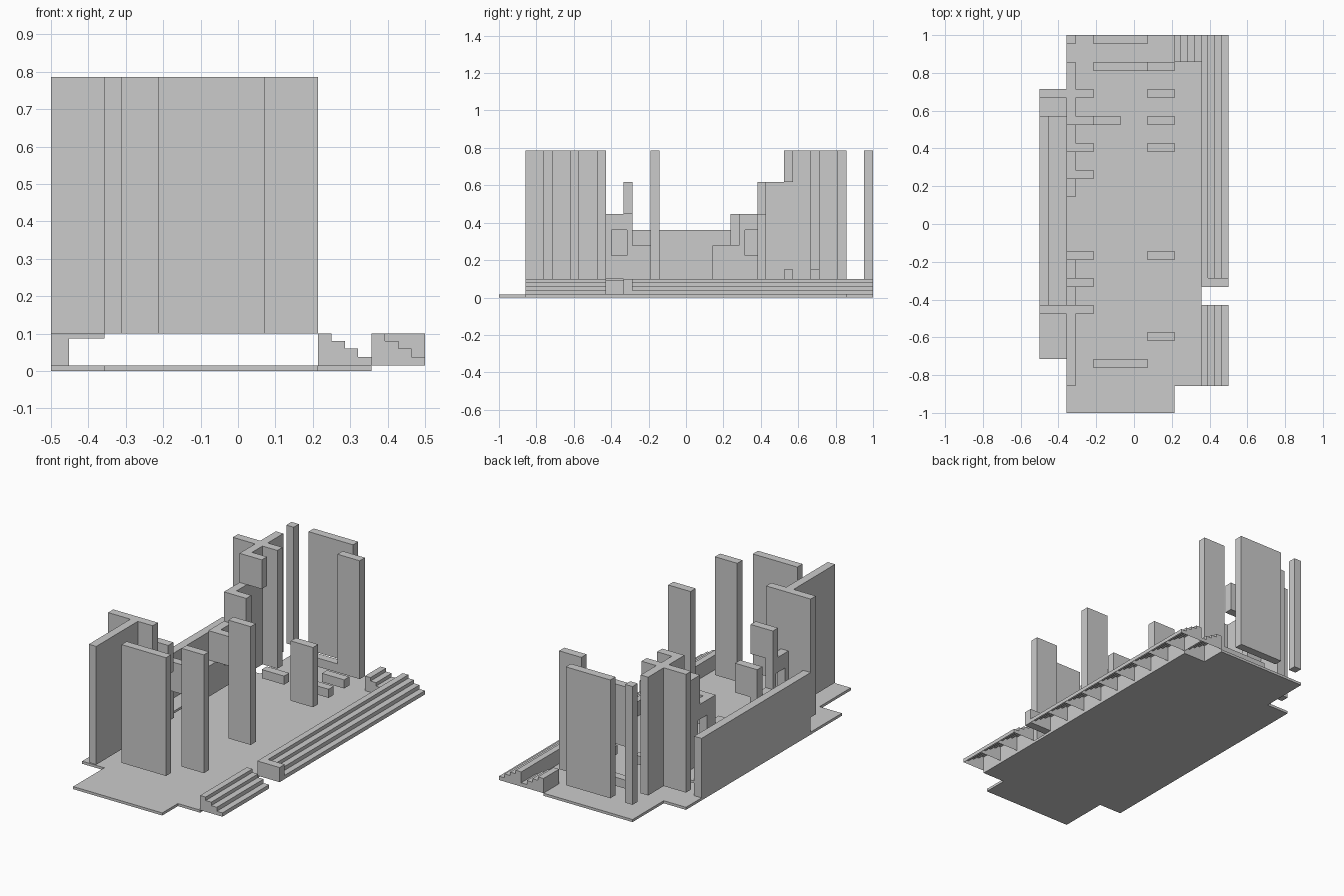
import bpy, bmesh

if "Cube" in bpy.data.objects:
    bpy.data.objects.remove(bpy.data.objects["Cube"])

U = 1 / 7            # tile size
T = 0.0476           # wall thickness
FLOOR, BASE = 0.015, 0.1
TOP, HIGH, MID, LOW = 0.786, 0.617, 0.447, 0.277
STUMP = 0.15
L0, L1 = -2.5 * U, -2.5 * U + T      # left inner wall band in x
XS, XM, XR = -1.5 * U, 0.5 * U, 1.5 * U


def finish(name, bm):
    bmesh.ops.recalc_face_normals(bm, faces=bm.faces)
    me = bpy.data.meshes.new(name)
    bm.to_mesh(me)
    bm.free()
    ob = bpy.data.objects.new(name, me)
    bpy.context.collection.objects.link(ob)
    return ob


def add_prism(bm, outline, offset):
    """Closed prism from a planar outline moved by an offset."""
    f = bm.faces.new([bm.verts.new(p) for p in outline])
    r = bmesh.ops.extrude_face_region(bm, geom=[f], use_keep_orig=True)
    vs = [g for g in r["geom"] if isinstance(g, bmesh.types.BMVert)]
    bmesh.ops.translate(bm, vec=offset, verts=vs)


def box(name, x0, x1, y0, y1, z0, z1):
    bm = bmesh.new()
    add_prism(bm, [(x0, y0, z0), (x1, y0, z0), (x1, y1, z0), (x0, y1, z0)], (0, 0, z1 - z0))
    return finish(name, bm)


# Floor slab with stepped outline
bm = bmesh.new()
outline = [(-2.5, -7), (1.5, -7), (1.5, -6), (2.5, -6), (2.5, 6), (1.5, 6), (1.5, 7),
           (-2.5, 7), (-2.5, 5), (-3.5, 5), (-3.5, -5), (-2.5, -5)]
add_prism(bm, [(x * U, y * U, 0) for x, y in outline], (0, 0, FLOOR))
finish("floor", bm)


# Stairs: one hollow, open-bottomed module per tile
def stairs(name, x0, y0, y1, tiles):
    zs = [0.1, 0.08, 0.06, 0.037]
    prof = [(x0, FLOOR)]
    for i, z in enumerate(zs):
        prof += [(x0 + i * U / 4, z), (x0 + (i + 1) * U / 4, z)]
    prof.append((x0 + U, FLOOR))
    bm = bmesh.new()
    d = (y1 - y0) / tiles
    for k in range(tiles):
        add_prism(bm, [(x, y0 + k * d, z) for x, z in prof], (0, d, 0))
    under = [f for f in bm.faces if all(v.co.z < FLOOR + 1e-4 for v in f.verts)]
    bmesh.ops.delete(bm, geom=under, context='FACES_ONLY')
    finish(name, bm)


stairs("front_stairs", 2.5 * U, -6 * U, -3 * U, 3)
stairs("long_stairs", 2.5 * U, -2 * U, 7 * U, 9)
stairs("back_stairs", 1.5 * U, 6 * U, 7 * U, 1)
box("stair_end_block", 2.5 * U, 3.5 * U, -2 * U - T, -2 * U, FLOOR, BASE)

# Outer left wall and the ledge behind it
box("outer_wall", -3.5 * U, -3.5 * U + T, -3 * U, 4 * U, FLOOR, 0.36)
box("outer_ledge", -3.5 * U + T, L0, -3 * U, 4 * U, 0.087, BASE)

# Inner left wall, stepping down in height
for y0, y1, z in [(-6, -3, TOP), (-2, -1, LOW), (1, 2, LOW), (3, 4, HIGH), (4, 6, TOP)]:
    box("inner_wall", L0, L1, y0 * U, y1 * U, BASE, z)

# Inner wall tiles with a small window
for yc in (-2.5 * U, 2.5 * U):
    a, b = yc - U / 2, yc + U / 2
    box("window_sill", L0, L1, a, b, BASE, 0.225)
    box("window_head", L0, L1, a, b, 0.36, MID)
    box("window_jamb", L0, L1, a, yc - 0.041, 0.225, 0.36)
    box("window_jamb", L0, L1, yc + 0.041, b, 0.225, 0.36)

# Broken lintels overhanging the stepped wall tops
for y, z0, z1 in [(4, HIGH, TOP), (3, MID, HIGH), (2, LOW, MID), (-1, LOW, MID), (-2, MID, HIGH)]:
    box("broken_lintel", L0, XS, y * U - T, y * U, z0, z1)

# Full height cross walls either side of the inner wall
for y in (5, -3):
    box("cross_wall_outer", -3.5 * U, L0, y * U - T, y * U, BASE, TOP)
    box("cross_wall_inner", L1, XS, y * U - T, y * U, BASE, TOP)

# Free standing cross walls
box("corner_post", L0, L1, 7 * U - T, 7 * U, BASE, TOP)
for y, z in [(7, TOP), (6, STUMP), (-5, TOP)]:
    box("wide_wall", XS, XM, y * U - T, y * U, BASE, z)
for y, z in [(6, TOP), (5, STUMP), (4, STUMP), (3, MID), (-1, TOP), (-4, TOP)]:
    box("narrow_wall", XM, XR, y * U - T, y * U, BASE, z)
box("wall_stump", XS, -0.5 * U, 4 * U - T, 4 * U, BASE, STUMP)
